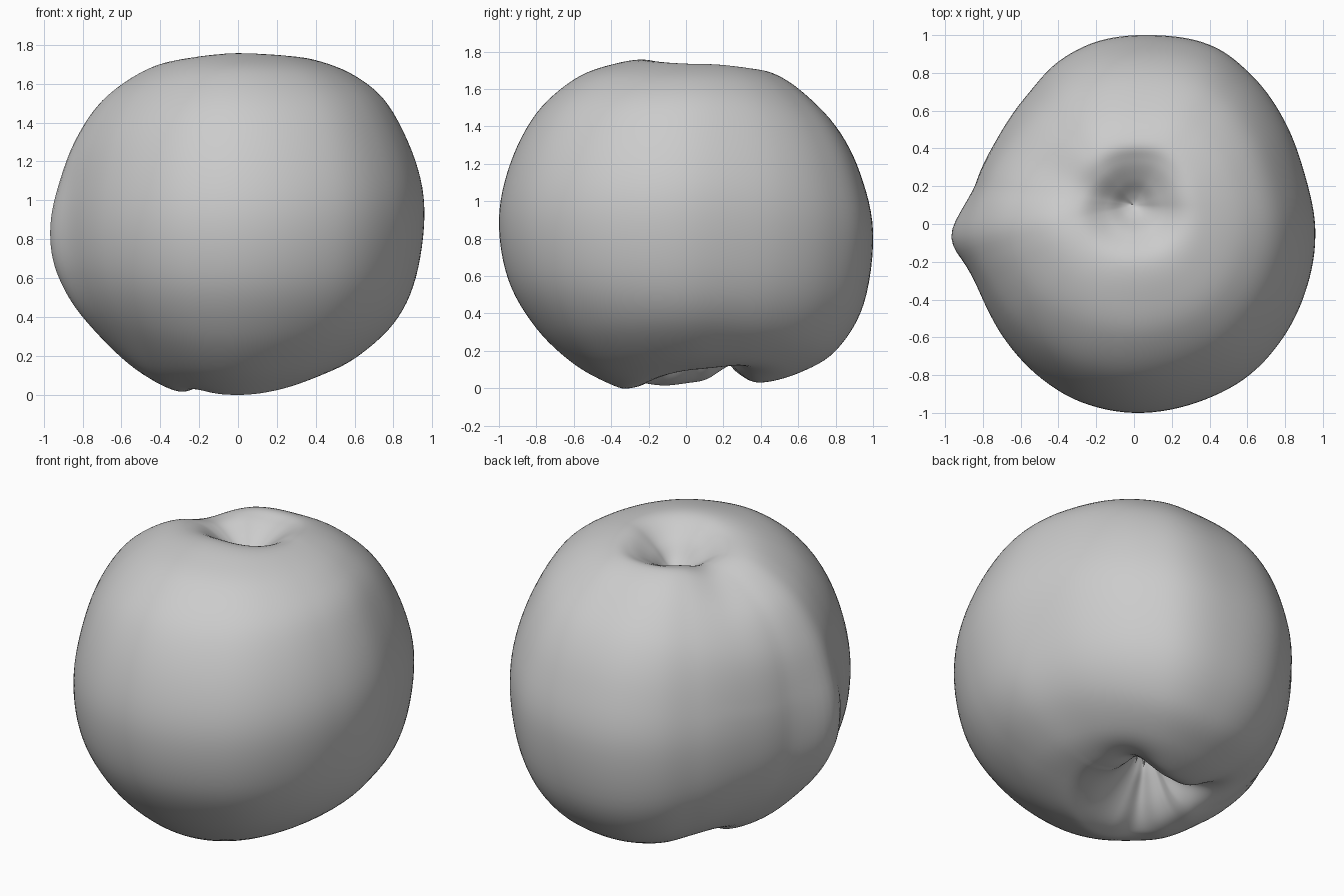
import bpy, bmesh, math
from mathutils import Vector

cube = bpy.data.objects.get("Cube")
if cube:
    bpy.data.objects.remove(cube, do_unlink=True)

# Single flat colour
grey = bpy.data.materials.new("plain grey")
grey.use_nodes = True
COLOUR = (0.6, 0.6, 0.6, 1)
grey.diffuse_color = COLOUR
grey.node_tree.nodes["Principled BSDF"].inputs["Base Color"].default_value = COLOUR

AXIS_Y = 0.1  # core axis is set slightly back from centre

# Half profiles (radius, height) from top dimple to bottom dimple, by azimuth
PROFILES = [
    (0, [(0, 1.53), (.06, 1.56), (.14, 1.64), (.27, 1.725), (.4, 1.72), (.6, 1.64),
         (.77, 1.49), (.91, 1.2), (.955, .93), (.91, .6), (.8, .37), (.6, .19),
         (.42, .11), (.3, .11), (.2, .15), (.1, .25), (0, .38)]),
    (90, [(0, 1.53), (.06, 1.555), (.14, 1.615), (.24, 1.67), (.34, 1.69), (.5, 1.6),
          (.7, 1.4), (.83, 1.15), (.9, .83), (.85, .45), (.7, .2), (.5, .08),
          (.3, .03), (.2, .07), (.13, .15), (.07, .25), (0, .38)]),
    (190, [(0, 1.53), (.06, 1.55), (.15, 1.62), (.3, 1.71), (.48, 1.685), (.7, 1.52),
           (.84, 1.29), (.9, 1.03), (.91, .8), (.88, .6), (.79, .41), (.6, .2),
           (.4, .06), (.28, .035), (.18, .1), (.09, .24), (0, .38)]),
    (270, [(0, 1.53), (.06, 1.57), (.16, 1.68), (.3, 1.755), (.5, 1.73), (.7, 1.65),
           (.9, 1.47), (1.04, 1.2), (1.1, .9), (1.05, .58), (.9, .32), (.7, .13),
           (.5, .02), (.4, 0), (.28, .05), (.12, .22), (0, .38)]),
]

# Widest outline seen from above, anticlockwise, without the side nub
OUTLINE = [(.96, -.05), (.905, .26), (.81, .52), (.61, .8), (.42, .94), (.1, 1), (-.2, .965),
           (-.4, .86), (-.56, .69), (-.72, .46), (-.84, .2), (-.89, .06), (-.905, -.07),
           (-.87, -.22), (-.8, -.4), (-.67, -.63), (-.5, -.81), (-.3, -.935), (0, -1),
           (.4, -.92), (.61, -.8), (.81, -.57), (.91, -.35)]
POLAR = sorted((math.degrees(math.atan2(y - AXIS_Y, x)) % 360, math.hypot(x, y - AXIS_Y))
               for x, y in OUTLINE)


def catmull(a, b, c, d, t):
    return 0.5 * (2 * b + (c - a) * t + (2 * a - 5 * b + 4 * c - d) * t * t
                  + (3 * b - a - 3 * c + d) * t ** 3)


def outline_radius(az):
    n = len(POLAR)
    for i in range(n):
        a0, a1 = POLAR[i][0], POLAR[(i + 1) % n][0]
        span, off = (a1 - a0) % 360, (az - a0) % 360
        if off < span:
            return catmull(*(POLAR[(i + k) % n][1] for k in (-1, 0, 1, 2)), off / span)


def blended_profile(az):
    for i, (a0, first) in enumerate(PROFILES):
        a1, second = PROFILES[(i + 1) % len(PROFILES)]
        span, off = (a1 - a0) % 360, (az - a0) % 360
        if off < span:
            t = off / span
            t = t * t * (3 - 2 * t)
            return [Vector(p).lerp(Vector(q), t) for p, q in zip(first, second)]


def bell(value, centre, width):
    return math.exp(-((value - centre) / width) ** 2)


# Lobed fruit body
COLS, STEPS = 144, 6
bm = bmesh.new()
columns, top, bottom = [], bm.verts.new((0, AXIS_Y, 1.53)), bm.verts.new((0, AXIS_Y, .38))
for c in range(COLS):
    az = 360 * c / COLS
    prof = blended_profile(az)
    scale = outline_radius(az) / prof[8].x
    ext = [Vector((-prof[1].x, prof[1].y))] + prof + [Vector((-prof[-2].x, prof[-2].y))]
    column = []
    for k in range(1, 16 * STEPS):
        i, t = divmod(k, STEPS)
        p = catmull(*ext[i:i + 4], t / STEPS)
        r, z = p.x * scale, p.y
        if z > 1:   # shallow groove running out of the top dimple
            z -= .06 * bell(az, 163, 26) * bell(r, .42, .27)
        elif k > 9 * STEPS:   # valleys and a fuller lobe around the bottom hollow
            z += bell(r, .25, .17) * (.11 * bell(az, 148, 22) + .05 * bell(az, 238, 14)
                                      + .06 * bell(az, 35, 22))
            z -= .035 * bell(az, 215, 22) * bell(r, .55, .2)
        # blunt nub on the right side
        r += .062 * bell(az, 190, 9) * bell(z, .8, .38) * min(1, r / .5)
        a = math.radians(az)
        column.append(bm.verts.new((r * math.cos(a), AXIS_Y + r * math.sin(a), z)))
    columns.append(column)
for c in range(COLS):
    left, right = columns[c], columns[(c + 1) % COLS]
    bm.faces.new((top, left[0], right[0]))
    bm.faces.new((bottom, right[-1], left[-1]))
    for k in range(len(left) - 1):
        bm.faces.new((left[k], left[k + 1], right[k + 1], right[k]))
bmesh.ops.recalc_face_normals(bm, faces=bm.faces)


def make_object(name, bm):
    mesh = bpy.data.meshes.new(name)
    bm.to_mesh(mesh)
    bm.free()
    mesh.materials.append(grey)
    obj = bpy.data.objects.new(name, mesh)
    bpy.context.collection.objects.link(obj)
    return obj


body = make_object("fruit_body", bm)
for poly in body.data.polygons:
    poly.use_smooth = True

# Dried blossom remnant: small pointed sepals inside the bottom hollow
bm = bmesh.new()
for i in range(6):
    a = math.tau * i / 6
    out, side = Vector((math.cos(a), math.sin(a), 0)), Vector((-math.sin(a), math.cos(a), 0))
    base = Vector((0, AXIS_Y, .37)) + out * .03
    tip = bm.verts.new(base + out * .03 + Vector((0, 0, -.11)))
    ring = [bm.verts.new(base + d) for d in (side * .022, out * .015, -side * .022, -out * .015)]
    for k in range(4):
        bm.faces.new((ring[k], ring[(k + 1) % 4], tip))
    bm.faces.new(ring)
bmesh.ops.recalc_face_normals(bm, faces=bm.faces)
make_object("blossom_sepals", bm)
